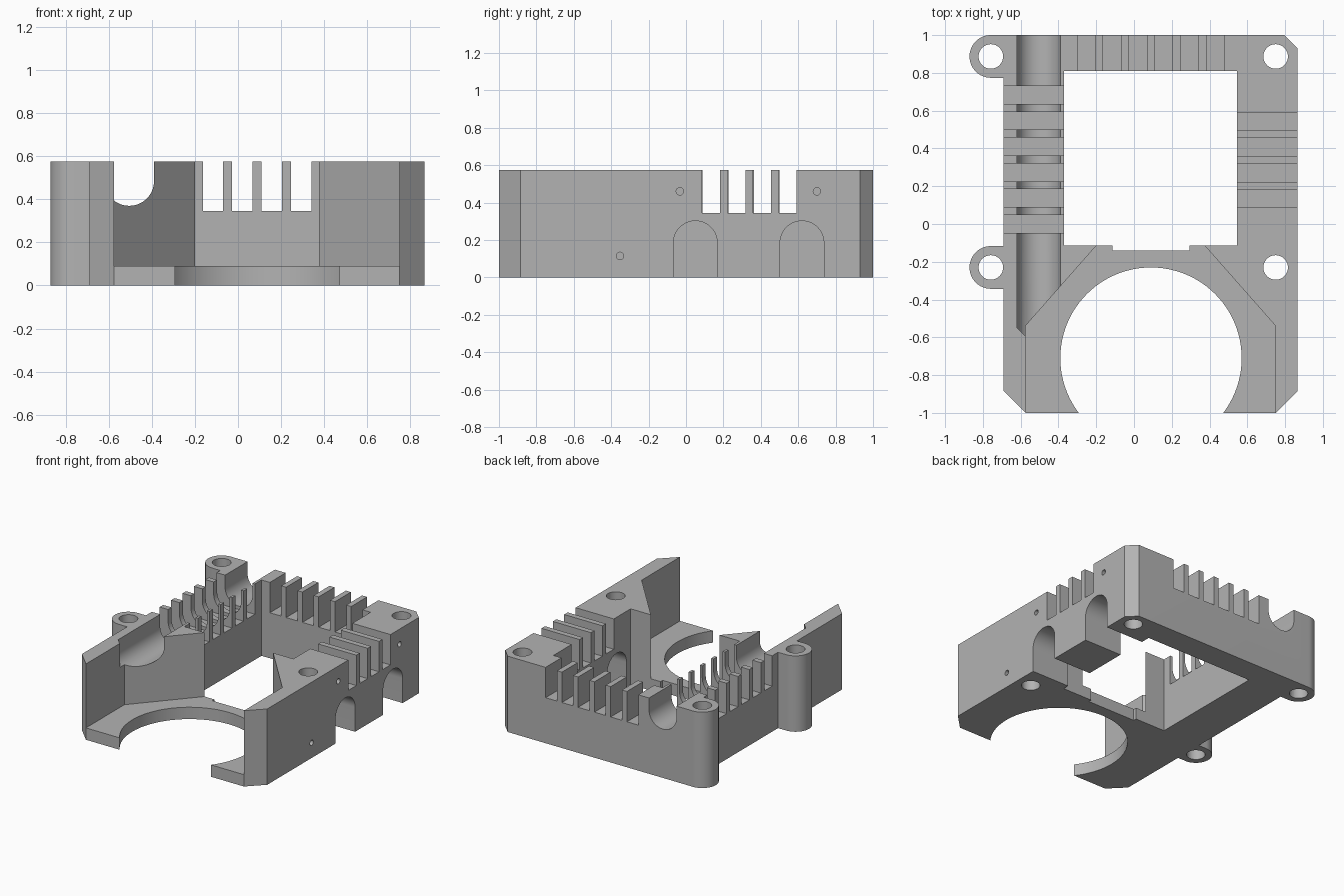
import bpy
from math import sin, cos, pi

if "Cube" in bpy.data.objects:
    bpy.data.objects.remove(bpy.data.objects["Cube"])

HEIGHT, PLATE, SLOT_FLOOR = 0.575, 0.09, 0.345
BOSS_X, BOSS_R = -0.758, 0.113
SCREW_Y = (0.887, -0.23)

grey = bpy.data.materials.new("plain grey")
grey.use_nodes = True
colour = (0.45, 0.45, 0.45, 1)
grey.diffuse_color = colour
grey.node_tree.nodes["Principled BSDF"].inputs["Base Color"].default_value = colour


def arc(cx, cy, r, start, end, steps):
    angles = [start + (end - start) * i / steps for i in range(steps + 1)]
    return [(cx + r * cos(a), cy + r * sin(a)) for a in angles]


def circle(cx, cy, r, steps):
    return arc(cx, cy, r, 0, 2 * pi, steps)[:-1]


def rect(x0, x1, y0, y1):
    return [(x0, y0), (x1, y0), (x1, y1), (x0, y1)]


def prism(name, outline, low, high, axis="z"):
    """Extrude a flat outline along the given axis."""
    place = {"z": lambda a, b, h: (a, b, h),
             "y": lambda a, b, h: (a, h, b),
             "x": lambda a, b, h: (h, a, b)}[axis]
    n = len(outline)
    verts = [place(a, b, h) for h in (low, high) for a, b in outline]
    faces = [list(range(n))[::-1], list(range(n, 2 * n))]
    faces += [[i, (i + 1) % n, (i + 1) % n + n, i + n] for i in range(n)]
    if axis == "y":
        faces = [f[::-1] for f in faces]
    mesh = bpy.data.meshes.new(name)
    mesh.from_pydata(verts, [], faces)
    mesh.materials.append(grey)
    obj = bpy.data.objects.new(name, mesh)
    bpy.context.collection.objects.link(obj)
    return obj


# Outer shell: chamfered block with two rounded screw lugs on one side
outline = [(-0.575, -1), (0.75, -1), (0.865, -0.885), (0.865, 0.93), (0.795, 1)]
for y in SCREW_Y:
    outline += [(-0.69, y + BOSS_R)] if y < 0 else []
    outline += arc(BOSS_X, y, BOSS_R, pi / 2, 3 * pi / 2, 32)
    outline += [(-0.69, y - BOSS_R)]
outline += [(-0.69, -0.885)]
housing = prism("housing", outline, 0, HEIGHT)

cutters = []


def cut(*args):
    cutters.append(prism(*args))


# Central window with a shallow step, fan pocket and fan opening
cut("window", rect(-0.37, 0.545, -0.115, 0.81), -0.1, 0.7)
cut("window_step", rect(-0.115, 0.295, -0.14, 0), -0.1, 0.7)
cut("fan_pocket", [(-0.575, -1.1), (0.75, -1.1), (0.75, -0.54), (0.375, -0.115),
                   (0.375, 0), (-0.2, 0), (-0.2, -0.115), (-0.575, -0.54)], PLATE, 0.7)
cut("fan_opening", circle(0.09, -0.71, 0.48, 96), -0.1, 0.2)

# Screw holes
for x in (BOSS_X, 0.75):
    for y in SCREW_Y:
        cut("screw_hole", circle(x, y, 0.065, 32), -0.1, 0.7)

# Round-bottomed cable groove along one wall, with a slanted front end
groove = prism("cable_groove", arc(-0.505, 0.485, 0.115, pi, 2 * pi, 32)
               + [(-0.39, 0.7), (-0.62, 0.7)], -0.55, 1.1, "y")
for v in groove.data.vertices:
    if v.co.y < 0:
        v.co.y -= v.co.x + 0.62
cutters.append(groove)

# Cooling slots in the three walls
PITCH, WIDTH = 0.1365, 0.095
for i in range(6):
    x = -0.3 + i * PITCH
    y = -0.047 + i * PITCH
    cut("back_slot", rect(x, x + WIDTH, 0.75, 1.1), SLOT_FLOOR, 0.7)
    cut("right_slot", rect(-0.75, -0.32, y, y + WIDTH), SLOT_FLOOR, 0.7)
    if 1 <= i <= 4:
        cut("left_slot", rect(0.5, 0.9, y - 0.003, y - 0.003 + WIDTH), SLOT_FLOOR, 0.7)

# Arched cable passages and pin holes through the left wall
for y in (0.05, 0.62):
    cut("arch", arc(y, 0.185, 0.117, 0, pi, 32)
        + [(y - 0.117, -0.1), (y + 0.117, -0.1)], 0.5, 0.95, "x")
for y, z in ((-0.033, 0.46), (0.7, 0.46), (-0.353, 0.115)):
    cut("pin_hole", circle(y, z, 0.02, 16), 0.72, 0.95, "x")

# Subtract every cutter from the housing
bpy.ops.object.select_all(action="DESELECT")
bpy.context.view_layer.objects.active = housing
housing.select_set(True)
for cutter in cutters:
    mod = housing.modifiers.new("cut", "BOOLEAN")
    mod.operation = "DIFFERENCE"
    mod.solver = "EXACT"
    mod.object = cutter
    bpy.ops.object.modifier_apply(modifier=mod.name)
    bpy.data.objects.remove(cutter)

bpy.ops.object.shade_smooth_by_angle(angle=pi / 6)
